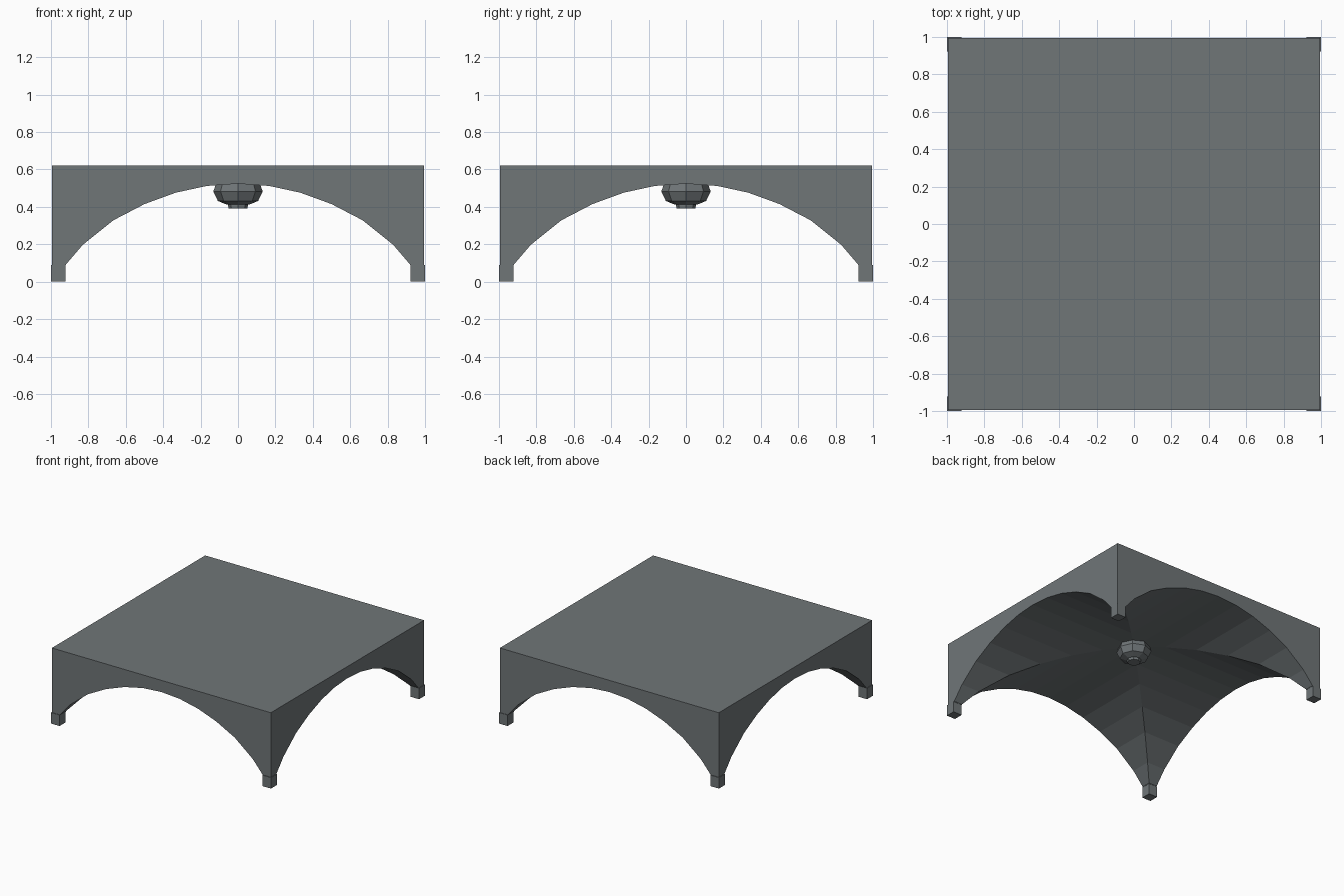
import bpy, bmesh, math

cube = bpy.data.objects.get("Cube")
if cube:
    bpy.data.objects.remove(cube, do_unlink=True)

stone = bpy.data.materials.new("grey_stone")
stone.use_nodes = True
COLOUR = (0.16, 0.18, 0.187, 1)
stone.diffuse_color = COLOUR
stone.node_tree.nodes["Principled BSDF"].inputs["Base Color"].default_value = COLOUR


def finish(name, bm):
    bmesh.ops.recalc_face_normals(bm, faces=bm.faces)
    mesh = bpy.data.meshes.new(name)
    bm.to_mesh(mesh)
    bm.free()
    mesh.materials.append(stone)
    obj = bpy.data.objects.new(name, mesh)
    bpy.context.collection.objects.link(obj)
    return obj


def box(name, low, high):
    bm = bmesh.new()
    bmesh.ops.create_cube(bm, size=1)
    for v in bm.verts:
        v.co = [lo if c < 0 else hi for c, lo, hi in zip(v.co, low, high)]
    return finish(name, bm)


def lathe(name, profile, sides):
    bm = bmesh.new()
    rings = []
    for r, z in profile:
        rings.append([bm.verts.new((r * math.cos(2 * math.pi * i / sides),
                                    r * math.sin(2 * math.pi * i / sides), z))
                      for i in range(sides)])
    for a, b in zip(rings, rings[1:]):
        for i in range(sides):
            j = (i + 1) % sides
            bm.faces.new((a[i], a[j], b[j], b[i]))
    bm.faces.new(rings[0])
    bm.faces.new(rings[-1])
    return finish(name, bm)


# Arch outline, from the springing to the crown
ARCH = [(0.92, -0.2), (0.92, 0.092), (0.83, 0.197), (0.667, 0.328), (0.5, 0.415),
        (0.333, 0.476), (0.167, 0.512), (0, 0.524)]


def barrel(name, along_y):
    outline = ARCH + [(-x, z) for x, z in reversed(ARCH[:-1])]
    bm = bmesh.new()
    ends = [[bm.verts.new((x, t, z) if along_y else (t, x, z)) for x, z in outline]
            for t in (-1.2, 1.2)]
    bm.faces.new(ends[0])
    bm.faces.new(ends[1])
    n = len(outline)
    for i in range(n):
        j = (i + 1) % n
        bm.faces.new((ends[0][i], ends[0][j], ends[1][j], ends[1][i]))
    obj = finish(name, bm)
    obj.hide_render = True
    obj.hide_set(True)
    return obj


# Vaulted block: two crossing barrels cut from below
S = 0.995
vault = box("vault_block", (-S, -S, 0.088), (S, S, 0.62))
for name, along_y in (("barrel_cutter_front", True), ("barrel_cutter_side", False)):
    cut = vault.modifiers.new(name, 'BOOLEAN')
    cut.operation = 'DIFFERENCE'
    cut.solver = 'EXACT'
    cut.object = barrel(name, along_y)

bpy.context.view_layer.update()
graph = bpy.context.evaluated_depsgraph_get()
carved = bpy.data.meshes.new_from_object(vault.evaluated_get(graph))
vault.modifiers.clear()
vault.data = carved
for name in ("barrel_cutter_front", "barrel_cutter_side"):
    bpy.data.objects.remove(bpy.data.objects[name], do_unlink=True)

# Corner feet
for side, sx in (("left", 1), ("right", -1)):
    for end, sy in (("front", -1), ("back", 1)):
        xs = sorted((sx * 0.922, sx))
        ys = sorted((sy * 0.922, sy))
        box(f"foot_{end}_{side}", (xs[0], ys[0], 0), (xs[1], ys[1], 0.09))

# Hanging boss at the crossing
lathe("ceiling_boss", [(0.115, 0.53), (0.132, 0.483), (0.108, 0.432), (0.06, 0.412)], 8)
lathe("boss_button", [(0.05, 0.42), (0.053, 0.408), (0.05, 0.392)], 8)
